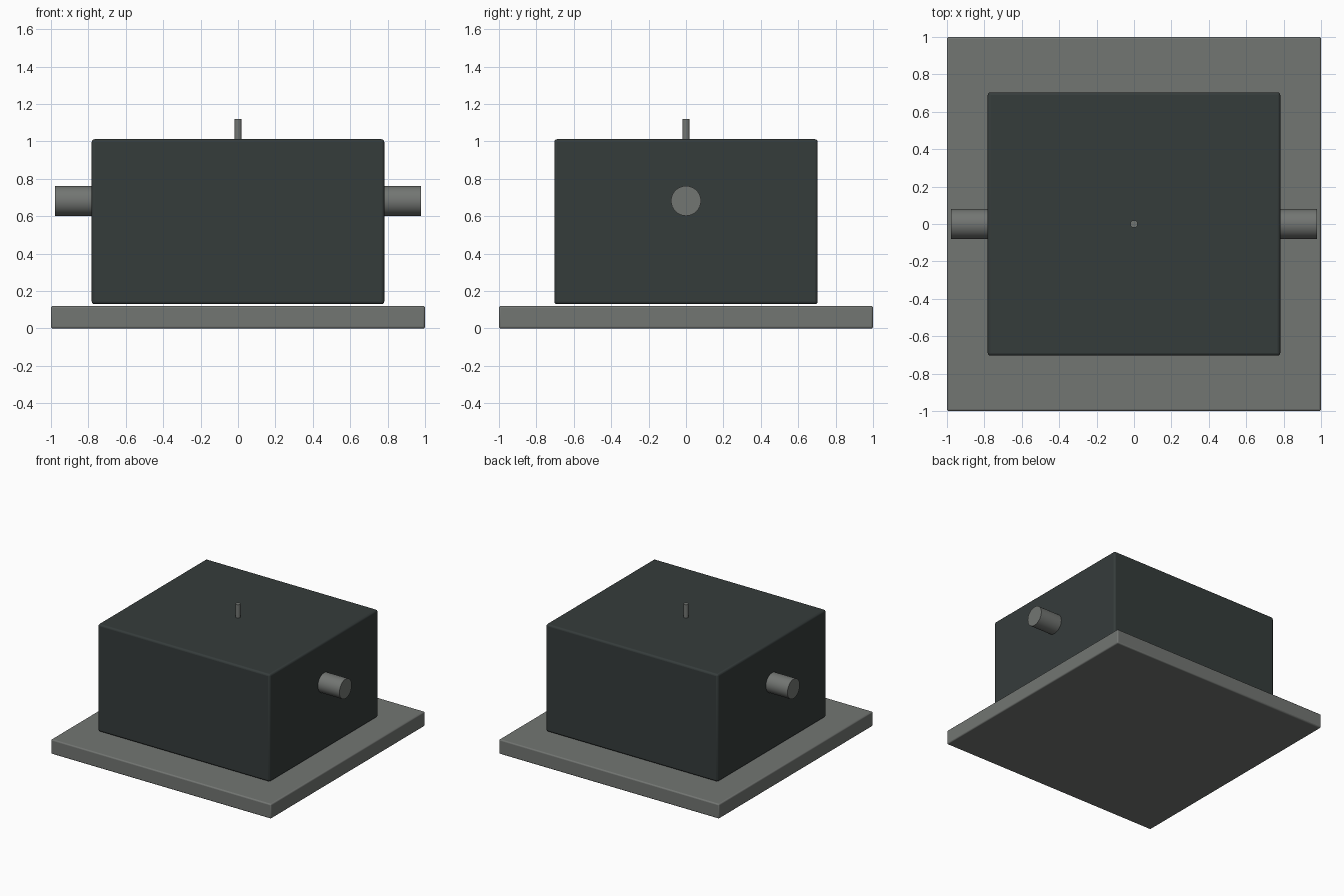
import bpy
from math import radians

cube = bpy.data.objects.get("Cube")
if cube:
    bpy.data.objects.remove(cube, do_unlink=True)


def material(name, rgb):
    mat = bpy.data.materials.new(name)
    mat.use_nodes = True
    color = (*rgb, 1.0)
    mat.diffuse_color = color
    mat.node_tree.nodes["Principled BSDF"].inputs["Base Color"].default_value = color
    return mat


steel = material("grey steel", (0.17, 0.18, 0.17))
dark = material("dark green grey", (0.036, 0.045, 0.044))


def finish(name, mat, bevel=0):
    obj = bpy.context.object
    obj.name = name
    obj.data.materials.append(mat)
    if bevel:
        mod = obj.modifiers.new("rounded edges", "BEVEL")
        mod.width = bevel
        mod.segments = 3
    bpy.ops.object.shade_smooth_by_angle(angle=radians(35))
    return obj


def block(name, size, bottom, mat, bevel):
    bpy.ops.mesh.primitive_cube_add(size=1, location=(0, 0, bottom + size[2] / 2))
    bpy.context.object.scale = size
    bpy.ops.object.transform_apply(location=False, rotation=False, scale=True)
    return finish(name, mat, bevel)


def rod(name, radius, length, center, mat, tilt=0):
    bpy.ops.mesh.primitive_cylinder_add(
        vertices=32, radius=radius, depth=length, location=center, rotation=(0, tilt, 0))
    return finish(name, mat)


# Base plate and the housing just above it
block("base_plate", (2, 2, 0.12), 0, steel, 0.01)
block("housing", (1.564, 1.408, 0.882), 0.13, dark, 0.015)

# Side shafts, sunk slightly into the housing
for side, x in (("left", 1), ("right", -1)):
    rod(side + "_shaft", 0.08, 0.24, (x * 0.858, 0, 0.682), steel, radians(90))

# Pin on top
rod("top_pin", 0.02, 0.16, (0, 0, 1.04), steel)
